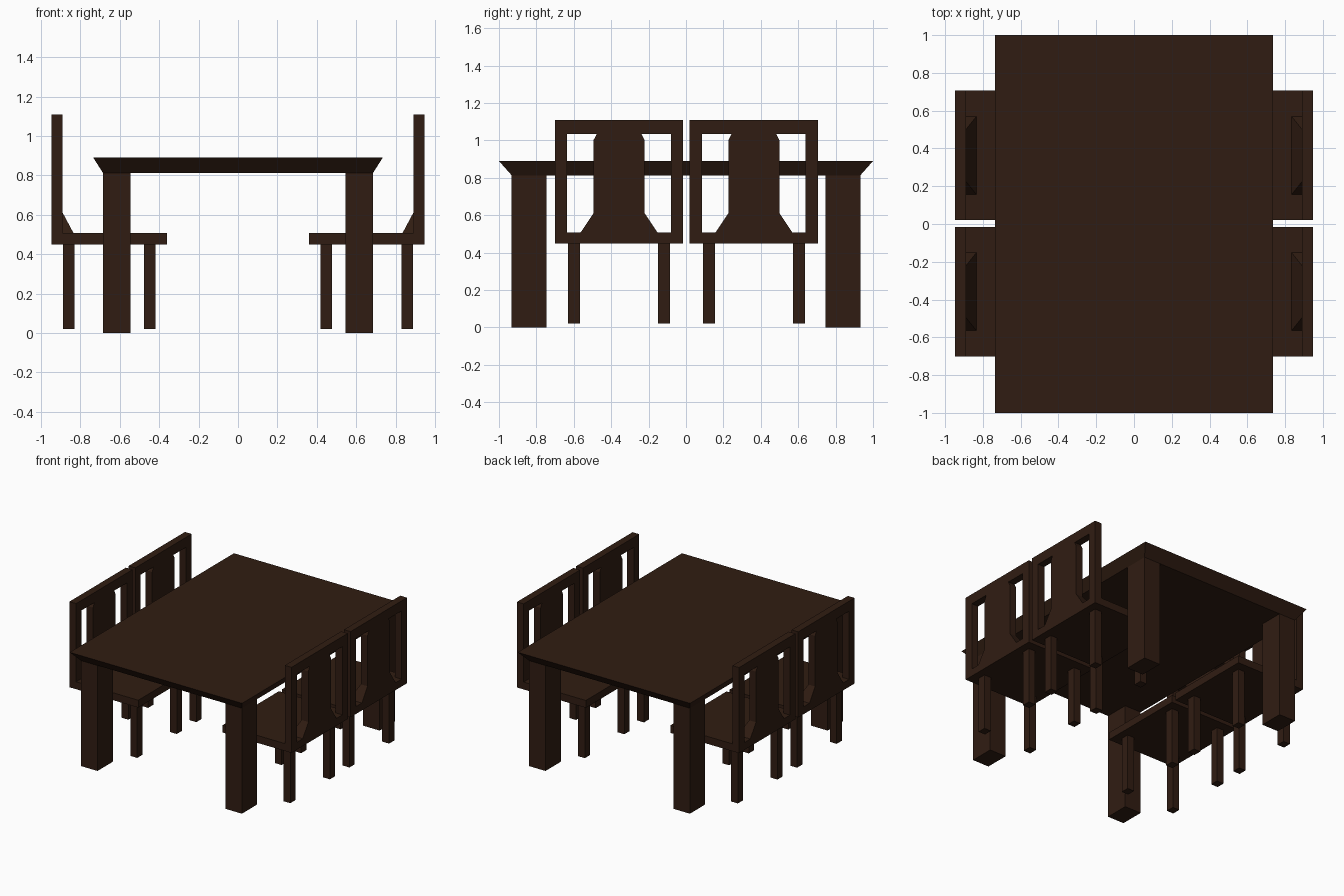
import bpy, bmesh, math

if "Cube" in bpy.data.objects:
    bpy.data.objects.remove(bpy.data.objects["Cube"])

wood = bpy.data.materials.new("dark_wood")
wood.diffuse_color = (0.03, 0.012, 0.006, 1)
wood.use_nodes = True
wood.node_tree.nodes["Principled BSDF"].inputs["Base Color"].default_value = wood.diffuse_color


def loft(bm, sections):
    """Closed solid through stacked rectangles (x0, x1, y0, y1, z)."""
    rings = [[bm.verts.new(p) for p in
              ((x0, y0, z), (x1, y0, z), (x1, y1, z), (x0, y1, z))]
             for x0, x1, y0, y1, z in sections]
    bm.faces.new(rings[0][::-1])
    bm.faces.new(rings[-1])
    for a, b in zip(rings, rings[1:]):
        for i in range(4):
            j = (i + 1) % 4
            bm.faces.new((a[i], a[j], b[j], b[i]))


def part_mesh(name, solids):
    bm = bmesh.new()
    for sections in solids:
        loft(bm, sections)
    me = bpy.data.meshes.new(name)
    bm.to_mesh(me)
    bm.free()
    me.materials.append(wood)
    return me


def place(name, mesh, loc=(0, 0, 0), turn=0):
    ob = bpy.data.objects.new(name, mesh)
    ob.location = loc
    ob.rotation_euler.z = turn
    bpy.context.collection.objects.link(ob)


def box(x0, x1, y0, y1, z0, z1):
    return [(x0, x1, y0, y1, z0), (x0, x1, y0, y1, z1)]


# Table top with edges sloping in towards the underside
place("table_top", part_mesh("table_top", [[
    (-0.686, 0.686, -0.932, 0.932, 0.813),
    (-0.735, 0.735, -1.0, 1.0, 0.89)]]))

# Four thick table legs
table_leg = part_mesh("table_leg", [box(-0.07, 0.07, -0.093, 0.093, 0, 0.813)])
for sx, side in ((-1, "left"), (1, "right")):
    for sy, end in ((-1, "front"), (1, "back")):
        place(f"table_leg_{end}_{side}", table_leg, (sx * 0.616, sy * 0.839, 0))

# Chair parts, modelled for the right side of the table and centred on y = 0
W, POST = 0.343, 0.066          # half width, post width
X0, X1 = 0.89, 0.947            # backrest inner and outer faces
chair = {
    "seat": part_mesh("seat", [box(0.36, X1, -W, W, 0.45, 0.507)]),
    "chair_legs": part_mesh("chair_legs", [
        box(x - 0.029, x + 0.029, y - 0.032, y + 0.032, 0.02, 0.45)
        for x in (0.447, 0.859) for y in (-0.241, 0.241)]),
    "back_frame": part_mesh("back_frame", [
        box(X0, X1, -W, -W + POST, 0.507, 1.033),
        box(X0, X1, W - POST, W, 0.507, 1.033),
        box(X0, X1, -W, W, 0.033 + 1.0, 1.11)]),
    # Central panel, flared at the seat and tapered at the top
    "back_splat": part_mesh("back_splat", [[
        (0.835, X1, -0.206, 0.206, 0.507),
        (X0, X1, -0.137, 0.137, 0.61),
        (X0, X1, -0.137, 0.137, 1.0),
        (X0, X1, -0.12, 0.12, 1.033)]]),
}

# Two chairs on each long side
for turn, side in ((0, "right"), (math.pi, "left")):
    for y, end in ((-0.358, "front"), (0.363, "back")):
        for name, mesh in chair.items():
            place(f"{name}_{end}_{side}", mesh, (0, y, 0), turn)
